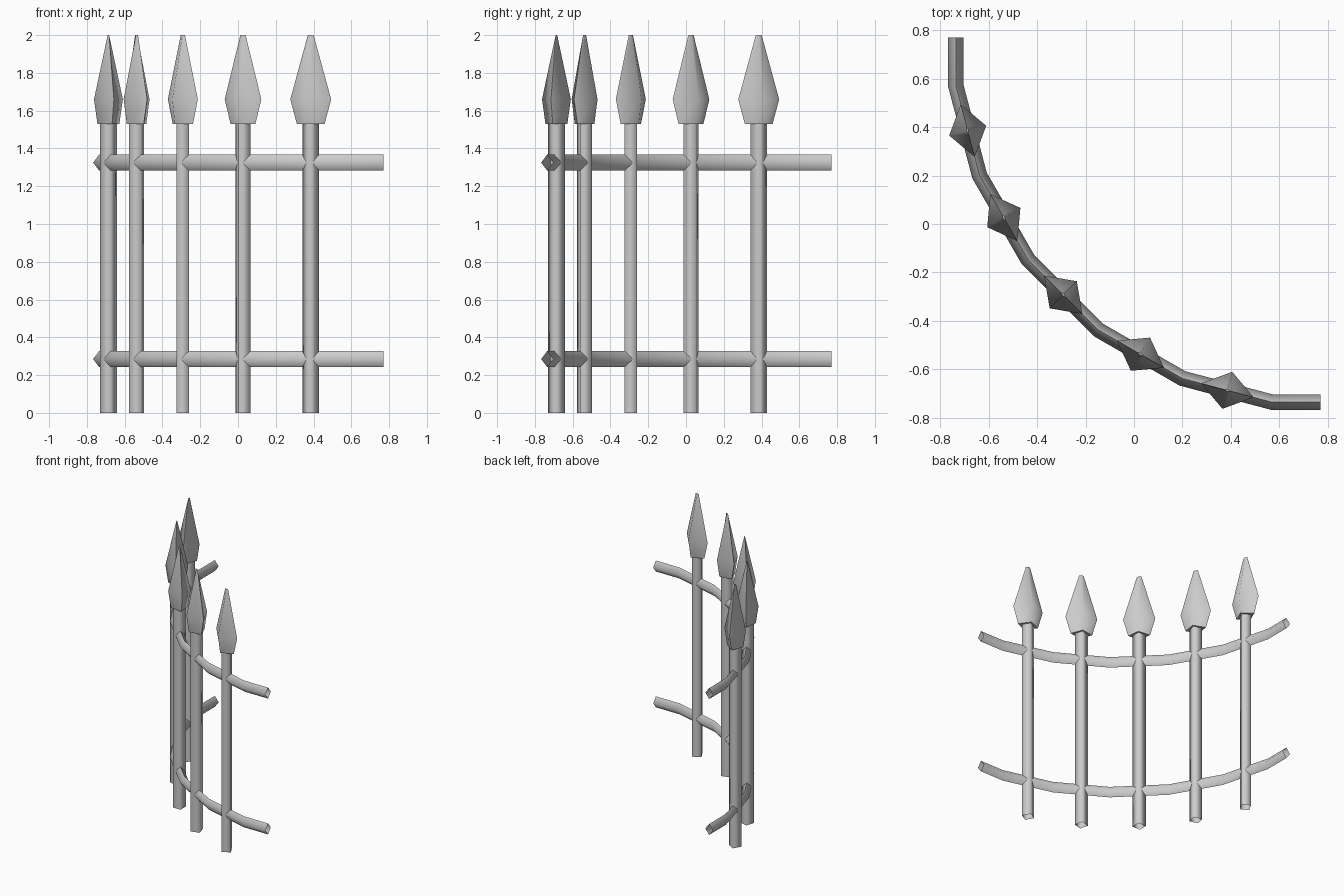
import bpy, bmesh, math
from mathutils import Vector

if "Cube" in bpy.data.objects:
    bpy.data.objects.remove(bpy.data.objects["Cube"])


def loft(name, rings, cap_start=False, cap_end=False):
    """Skin a list of four-point rings; only very acute edges stay sharp."""
    bm = bmesh.new()
    loops = [[bm.verts.new(p) for p in ring] for ring in rings]
    for a, b in zip(loops, loops[1:]):
        for i in range(4):
            j = (i + 1) % 4
            bm.faces.new((a[i], a[j], b[j], b[i]))
    caps = []
    if cap_start:
        caps.append(bm.faces.new(loops[0][::-1]))
    if cap_end:
        caps.append(bm.faces.new(loops[-1]))
    bmesh.ops.recalc_face_normals(bm, faces=bm.faces)
    for f in bm.faces:
        f.smooth = f not in caps
    for e in bm.edges:
        sharp_cap = any(f in caps for f in e.link_faces)
        e.smooth = not sharp_cap and e.calc_face_angle(0) < math.radians(95)
    mesh = bpy.data.meshes.new(name)
    bm.to_mesh(mesh)
    bm.free()
    obj = bpy.data.objects.new(name, mesh)
    bpy.context.collection.objects.link(obj)
    return obj


def diamond(center, u, v, a, b):
    """Diamond ring with half-diagonals a along u and b along v."""
    return [center + u * a, center + v * b, center - u * a, center - v * b]


UP = Vector((0, 0, 1))

# Quarter-curve path, mirrored across the diagonal
half = [(0.77, -0.735), (0.57, -0.735), (0.2, -0.637), (-0.147, -0.437)]
path = [Vector((x, y, 0)) for x, y in half]
path += [Vector((y, x, 0)) for x, y in reversed(half)]

# Curved rails: open diamond tubes
for label, z in (("lower_rail", 0.285), ("upper_rail", 1.325)):
    rings = []
    for i, p in enumerate(path):
        d_in = (p - path[max(i - 1, 0)]).normalized()
        d_out = (path[min(i + 1, len(path) - 1)] - p).normalized()
        side = (d_in + d_out).normalized().cross(UP)
        rings.append(diamond(p + UP * z, side, UP, 0.032, 0.042))
    loft(label, rings)

# Pickets and spearheads at the middle of each arc segment
head_profile = [(1.53, 0.076, 0.060), (1.66, 0.112, 0.079), (2.0, 0.016, 0.004)]
for n, (p, q) in enumerate(zip(path[1:-1], path[2:-1]), 1):
    mid = (p + q) / 2
    along = (q - p).normalized()
    across = UP.cross(along)
    loft(f"picket_{n}", [diamond(mid + UP * z, along, across, 0.046, 0.046)
                         for z in (0, 1.54)])
    loft(f"spearhead_{n}", [diamond(mid + UP * z, along, across, a, b)
                            for z, a, b in head_profile], True, True)
